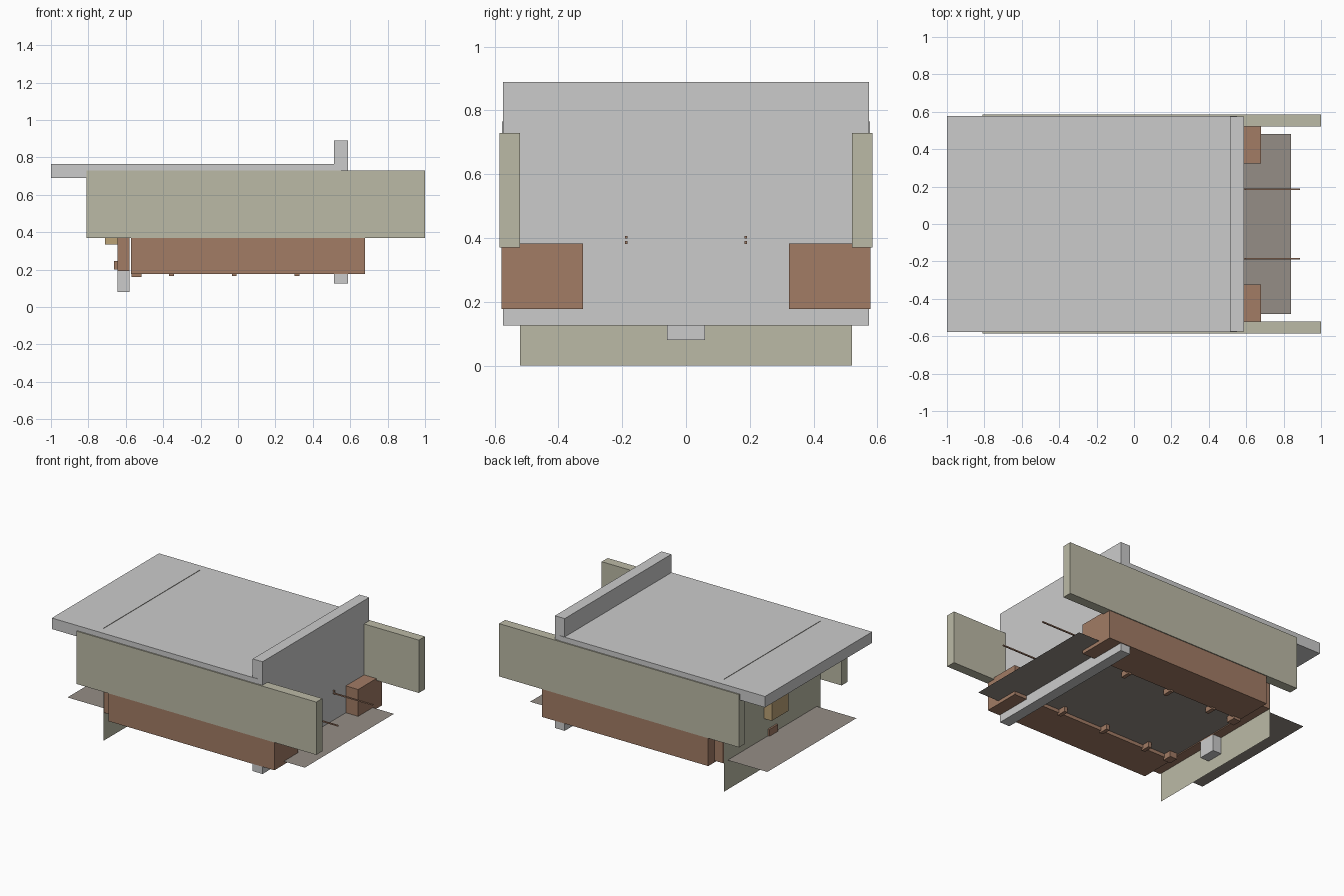
import bpy

if "Cube" in bpy.data.objects:
    bpy.data.objects.remove(bpy.data.objects["Cube"])


def material(name, rgb):
    m = bpy.data.materials.new(name)
    m.diffuse_color = (*rgb, 1)
    m.use_nodes = True
    m.node_tree.nodes["Principled BSDF"].inputs["Base Color"].default_value = m.diffuse_color
    return m


OLIVE = material("olive", (0.50, 0.49, 0.38))
BROWN = material("brown", (0.36, 0.20, 0.13))
TAN = material("tan", (0.50, 0.36, 0.18))
DARK = material("dark_sheet", (0.30, 0.27, 0.24))


def mesh_object(name, verts, faces, mat):
    mesh = bpy.data.meshes.new(name)
    mesh.from_pydata(verts, [], faces)
    if mat:
        mesh.materials.append(mat)
    obj = bpy.data.objects.new(name, mesh)
    bpy.context.collection.objects.link(obj)
    return obj


def box(name, x, y, z, mat=None):
    """Box from (min, max) ranges."""
    verts = [(a, b, c) for a in x for b in y for c in z]
    faces = [(0, 1, 3, 2), (4, 6, 7, 5), (0, 4, 5, 1),
             (2, 3, 7, 6), (0, 2, 6, 4), (1, 5, 7, 3)]
    return mesh_object(name, verts, faces, mat)


def pair(name, x, y, z, mat=None):
    """Box plus its mirror image across y = 0."""
    obj = box(name, x, y, z, mat)
    mod = obj.modifiers.new("mirror", 'MIRROR')
    mod.use_axis = (False, True, False)
    return obj


# Grey slabs
box("top_slab", (-1.0, 0.55), (-0.577, 0.577), (0.69, 0.765))
box("upright_slab", (0.513, 0.587), (-0.574, 0.574), (0.125, 0.89))
box("grey_peg", (-0.645, -0.58), (-0.06, 0.06), (0.08, 0.30))

# Olive side boards and the thin end panel
pair("side_board", (-0.81, 1.0), (0.52, 0.585), (0.37, 0.73), OLIVE)
mesh_object("end_panel", [(-0.65, -0.52, 0), (-0.65, 0.52, 0),
                          (-0.65, 0.52, 0.768), (-0.65, -0.52, 0.768)],
            [(0, 1, 2, 3)], OLIVE)

# Brown lower beams and cross header
pair("lower_beam", (-0.573, 0.68), (0.323, 0.579), (0.177, 0.383), BROWN)
box("cross_header", (-0.645, -0.58), (-0.52, 0.52), (0.193, 0.383), BROWN)

# Thin floor sheet
mesh_object("floor_sheet", [(-0.95, -0.48, 0.2), (0.84, -0.48, 0.2),
                            (0.84, 0.48, 0.2), (-0.95, 0.48, 0.2)],
            [(0, 1, 2, 3)], DARK)

# Blocks on the outside of the end panel
box("tan_block", (-0.71, -0.645), (-0.09, 0.09), (0.335, 0.51), TAN)
box("small_block", (-0.662, -0.645), (-0.045, 0.045), (0.2, 0.247), BROWN)

# Small tabs under the inner edges of the beams
for i, x in enumerate((-0.355, -0.02, 0.315)):
    pair(f"tab_{i + 1}", (x - 0.013, x + 0.013), (0.27, 0.335),
         (0.165, 0.2), BROWN)
pair("corner_tab", (-0.57, -0.515), (0.27, 0.335), (0.16, 0.2), BROWN)

# Thin rods passing through the upright slab
pair("long_rod", (-0.58, 0.887), (0.183, 0.191), (0.382, 0.39), BROWN)
pair("short_rod", (-0.58, 0.60), (0.183, 0.191), (0.398, 0.406), BROWN)
